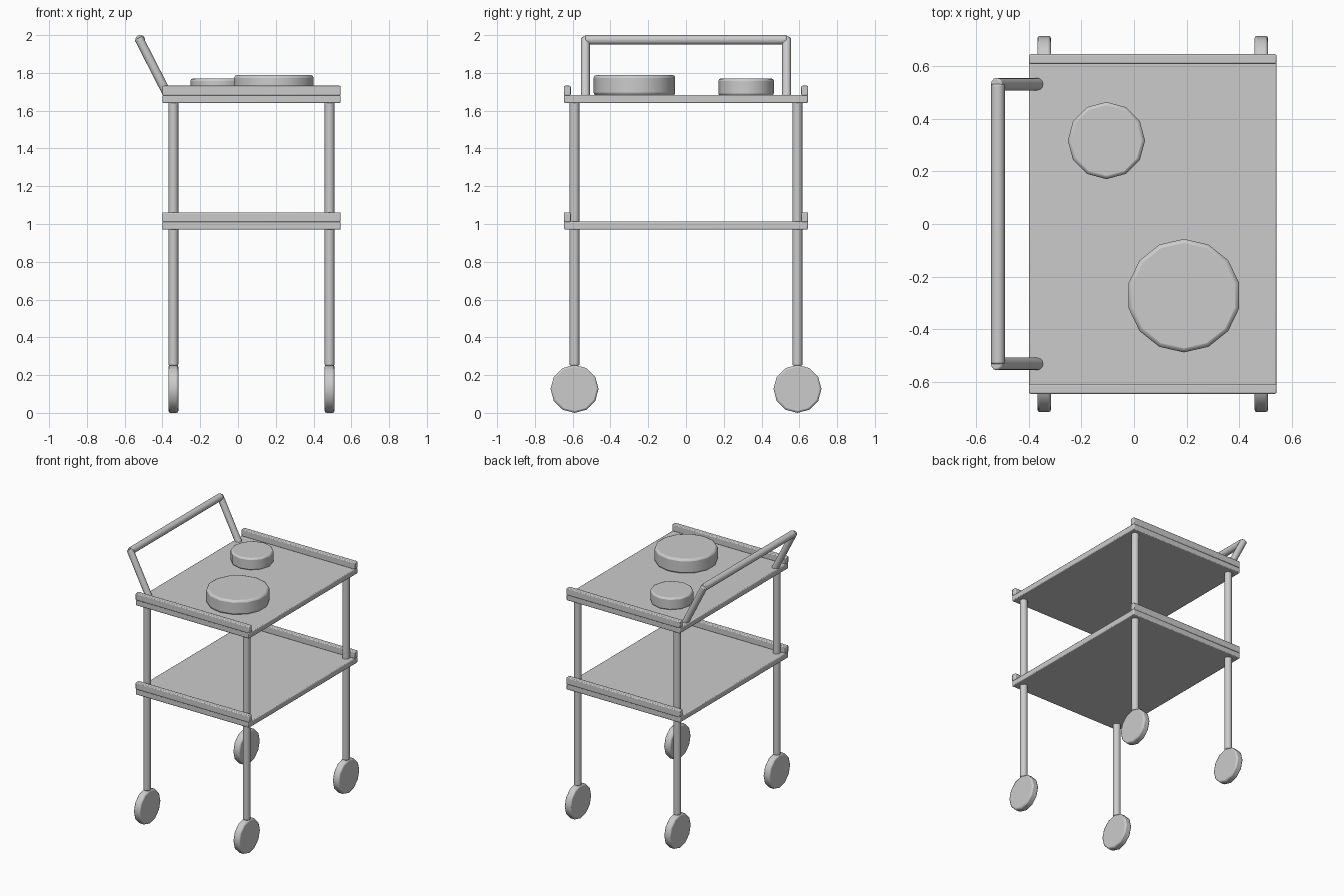
import bpy, math
from mathutils import Vector

if "Cube" in bpy.data.objects:
    bpy.data.objects.remove(bpy.data.objects["Cube"])


def finish(ob, name, bevel):
    ob.name = name
    if bevel:
        m = ob.modifiers.new("Bevel", 'BEVEL')
        m.width = bevel
        m.segments = 2
        m.limit_method = 'ANGLE'
        m.angle_limit = math.radians(50)
    bpy.ops.object.shade_smooth_by_angle(angle=math.radians(35))
    return ob


def box(name, lo, hi, bevel=0.006):
    lo, hi = Vector(lo), Vector(hi)
    bpy.ops.mesh.primitive_cube_add(size=1, location=(lo + hi) / 2)
    ob = bpy.context.object
    ob.scale = hi - lo
    bpy.ops.object.transform_apply(location=False, rotation=False, scale=True)
    return finish(ob, name, bevel)


def rod(name, a, b, r, sides=12, bevel=0.006):
    a, b = Vector(a), Vector(b)
    d = b - a
    bpy.ops.mesh.primitive_cylinder_add(vertices=sides, radius=r, depth=d.length,
                                        location=(a + b) / 2)
    ob = bpy.context.object
    if abs(d.normalized().z) < 0.999:
        ob.rotation_euler = d.to_track_quat('Z', 'Y').to_euler()
    return finish(ob, name, bevel)


# Two shelves, each with a raised rail along both ends
for label, z in (("lower", 0.97), ("upper", 1.64)):
    box(label + "_shelf", (-0.40, -0.645, z), (0.543, 0.645, z + 0.043))
    for s in (-1, 1):
        y0, y1 = sorted((s * 0.61, s * 0.647))
        box(label + "_rail", (-0.40, y0, z + 0.04), (0.543, y1, z + 0.092))

# Legs with disc wheels
for x in (-0.342, 0.485):
    for y in (-0.59, 0.59):
        rod("leg", (x, y, 0.25), (x, y, 1.66), 0.026)
        rod("wheel", (x - 0.026, y, 0.127), (x + 0.026, y, 0.127), 0.127, 12, 0.01)

# Push handle: two slanted posts and a cross bar
for y in (-0.533, 0.533):
    rod("handle_post", (-0.526, y, 1.985), (-0.365, y, 1.67), 0.024)
rod("handle_bar", (-0.518, -0.533, 1.975), (-0.518, 0.533, 1.975), 0.026)

# Dishes on the upper shelf
rod("small_dish", (-0.105, 0.318, 1.68), (-0.105, 0.318, 1.77), 0.147, 12, 0.012)
rod("large_dish", (0.19, -0.273, 1.68), (0.19, -0.273, 1.789), 0.216, 14, 0.015)
